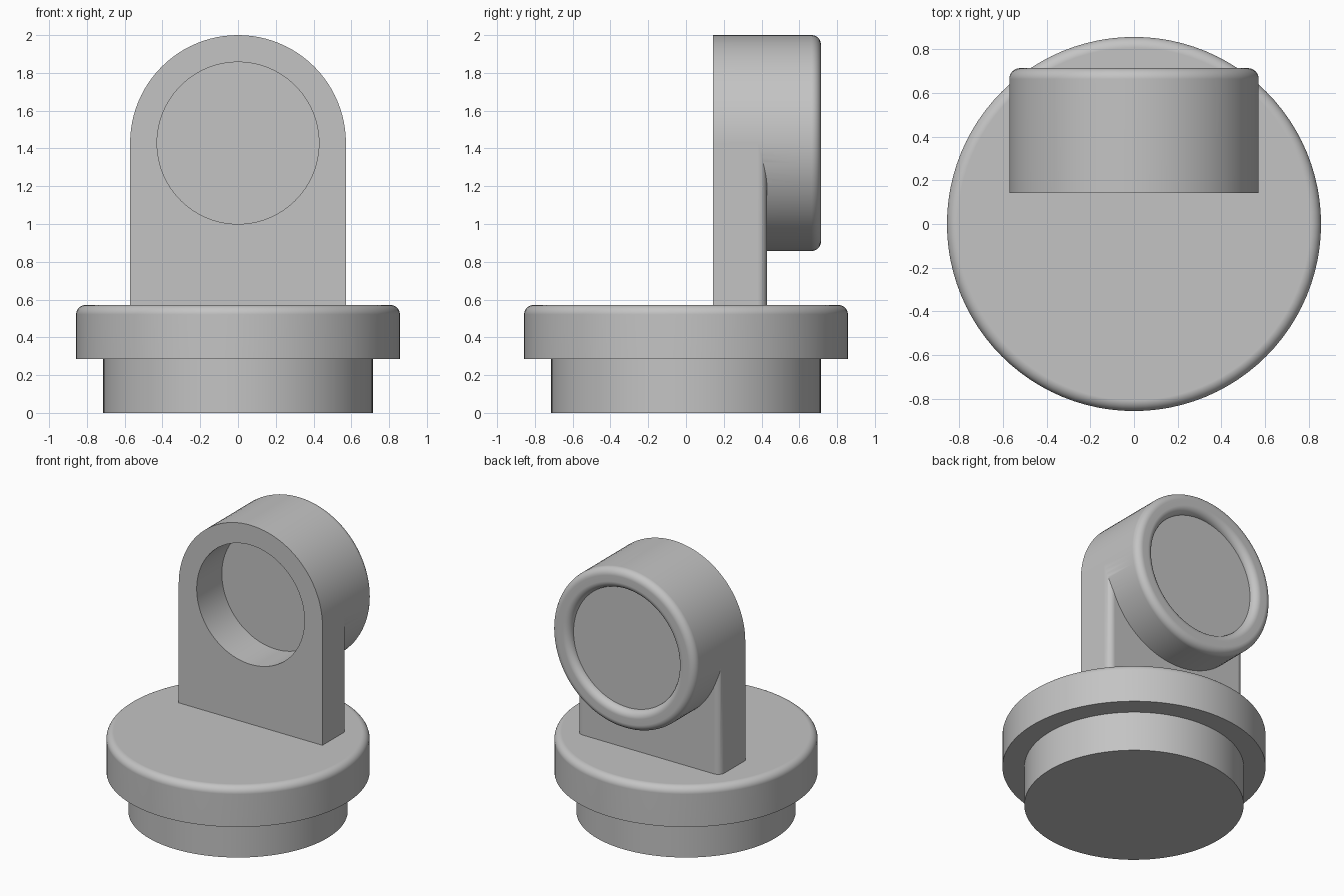
import bpy
import bmesh
from math import sin, cos, pi

if "Cube" in bpy.data.objects:
    bpy.data.objects.remove(bpy.data.objects["Cube"])

U = 1 / 7          # design module
F = 0.05           # fillet radius
HUB_Z = 10 * U     # height of the socket axis
SEGMENTS = 96

grey = bpy.data.materials.new("plain grey")
grey.use_nodes = True
colour = (0.55, 0.55, 0.55, 1)
grey.diffuse_color = colour
grey.node_tree.nodes["Principled BSDF"].inputs["Base Color"].default_value = colour


def arc(cx, cy, start, end, steps=8):
    """Points of a fillet arc, angles in quarter turns."""
    angles = [(start + (end - start) * i / steps) * pi / 2 for i in range(steps + 1)]
    return [(cx + F * cos(a), cy + F * sin(a)) for a in angles]


def make_object(name, bm):
    bmesh.ops.recalc_face_normals(bm, faces=bm.faces)
    mesh = bpy.data.meshes.new(name)
    bm.to_mesh(mesh)
    bm.free()
    mesh.materials.append(grey)
    obj = bpy.data.objects.new(name, mesh)
    bpy.context.collection.objects.link(obj)
    return obj


def lathe(name, profile, place):
    """Turn (radius, distance) points around an axis and cap both ends."""
    bm = bmesh.new()
    angles = [2 * pi * i / SEGMENTS for i in range(SEGMENTS)]
    rings = [[bm.verts.new(place(r * cos(a), r * sin(a), h)) for a in angles]
             for r, h in profile]
    for low, high in zip(rings, rings[1:]):
        for i in range(SEGMENTS):
            j = (i + 1) % SEGMENTS
            bm.faces.new((low[i], low[j], high[j], high[i]))
    bm.faces.new(rings[0])
    bm.faces.new(rings[-1])
    return make_object(name, bm)


def upright(a, b, h):
    return (a, b, h)


def along_depth(a, b, h):
    return (a, h, HUB_Z + b)


def combine(obj, other, operation):
    mod = obj.modifiers.new("join", 'BOOLEAN')
    mod.object, mod.operation, mod.solver = other, operation, 'EXACT'
    bpy.context.view_layer.objects.active = obj
    bpy.ops.object.modifier_apply(modifier=mod.name)
    bpy.data.objects.remove(other)


def finish(obj):
    bpy.ops.object.select_all(action='DESELECT')
    obj.select_set(True)
    bpy.context.view_layer.objects.active = obj
    bpy.ops.object.shade_smooth_by_angle()
    mod = obj.modifiers.new("clean shading", 'WEIGHTED_NORMAL')
    mod.keep_sharp = True


# Stepped round base with a rounded top rim
base = lathe("stepped_base",
             [(5 * U, 0), (5 * U, 2 * U), (6 * U, 2 * U)]
             + arc(6 * U - F, 4 * U - F, 0, 1), upright)

# Upright plate: rounded only on its two rear vertical edges
outline = ([(-4 * U, U), (4 * U, U)]
           + arc(4 * U - F, 3 * U - F, 0, 1)
           + arc(-4 * U + F, 3 * U - F, 1, 2))
bm = bmesh.new()
foot = bm.faces.new([bm.verts.new((x, y, 3.8 * U)) for x, y in outline])
grown = bmesh.ops.extrude_face_region(bm, geom=[foot])
for v in grown["geom"]:
    if isinstance(v, bmesh.types.BMVert):
        v.co.z = HUB_Z
bracket = make_object("socket_bracket", bm)

# Round socket body with a soft rear rim around a shallow recessed disc
socket = lathe("socket_body",
               [(4 * U, U)] + arc(4 * U - F, 5 * U - F, 0, 1)
               + arc(3 * U + F, 5 * U - F, 1, 2), along_depth)
combine(bracket, socket, 'UNION')

# Blind round hole in the front
hole = lathe("hole_cutter", [(3 * U, 0), (3 * U, 3 * U)], along_depth)
hole.hide_render = True
combine(bracket, hole, 'DIFFERENCE')

finish(base)
finish(bracket)
